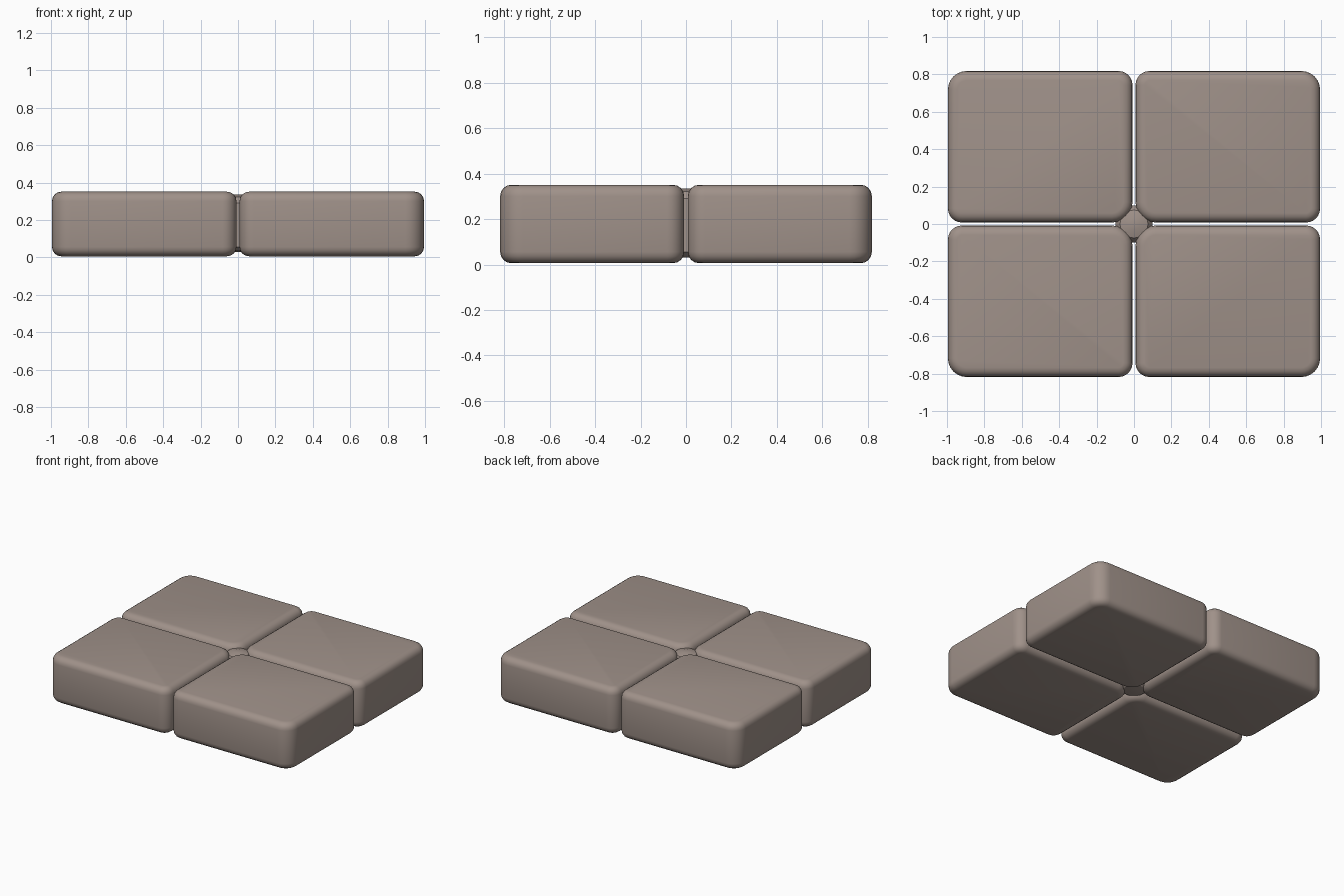
import bpy, bmesh, math

if "Cube" in bpy.data.objects:
    bpy.data.objects.remove(bpy.data.objects["Cube"])

# one stone colour
stone = bpy.data.materials.new("warm grey stone")
stone.diffuse_color = (0.35, 0.285, 0.252, 1)
stone.use_nodes = True
stone.node_tree.nodes["Principled BSDF"].inputs["Base Color"].default_value = stone.diffuse_color

X0, X1, Y0, Y1, Z0, Z1 = 0.008, 0.995, 0.008, 0.818, 0.0, 0.357
EDGE = 0.05


def outline(inset, z):
    """Rounded rectangle in the +x +y quadrant, shrunk by inset."""
    corners = [(X0, Y0, 1, 1, 0.11, 180), (X1, Y0, -1, 1, 0.075, 270),
               (X1, Y1, -1, -1, 0.10, 0), (X0, Y1, 1, -1, 0.075, 90)]
    pts = []
    for cx, cy, dx, dy, r, start in corners:
        ox, oy = cx + dx * r, cy + dy * r
        rr = max(r - inset, 0.015)
        for i in range(7):
            a = math.radians(start + i * 15)
            pts.append((ox + rr * math.cos(a), oy + rr * math.sin(a), z))
    return pts


def lofted(name, rings):
    """Closed solid through a stack of rings."""
    bm = bmesh.new()
    loops = [[bm.verts.new(p) for p in ring] for ring in rings]
    n = len(loops[0])
    for a, b in zip(loops, loops[1:]):
        for i in range(n):
            bm.faces.new((a[i], a[(i + 1) % n], b[(i + 1) % n], b[i]))
    bm.faces.new(loops[0][::-1])
    bm.faces.new(loops[-1])
    bmesh.ops.recalc_face_normals(bm, faces=bm.faces)
    me = bpy.data.meshes.new(name)
    bm.to_mesh(me)
    bm.free()
    me.materials.append(stone)
    ob = bpy.data.objects.new(name, me)
    bpy.context.collection.objects.link(ob)
    bpy.ops.object.select_all(action='DESELECT')
    ob.select_set(True)
    bpy.context.view_layer.objects.active = ob
    bpy.ops.object.shade_smooth_by_angle(angle=math.radians(30))
    return ob


# rounded edge profile: (inset, height) from bottom to top
profile = []
for k in range(5):
    a = math.radians(k * 22.5)
    profile.append((EDGE * (1 - math.sin(a)), Z0 + 0.006 + EDGE * (1 - math.cos(a))))
profile += [(i, Z0 + Z1 + 0.0 - z) for i, z in reversed(profile)]

# four slabs
for sx, sy, name in ((1, 1, "slab_back_right"), (-1, 1, "slab_back_left"),
                     (1, -1, "slab_front_right"), (-1, -1, "slab_front_left")):
    lofted(name, [[(x * sx, y * sy, z) for x, y, z in outline(i, h)]
                  for i, h in profile])

# small rounded plug filling the middle where the slabs meet
plug = [(0.03, 0.03), (0.075, 0.035), (0.1, 0.055), (0.1, 0.29), (0.075, 0.322), (0.03, 0.335)]
lofted("centre_plug", [[(r * math.cos(i * math.pi / 8), r * math.sin(i * math.pi / 8), z)
                        for i in range(16)] for r, z in plug])
